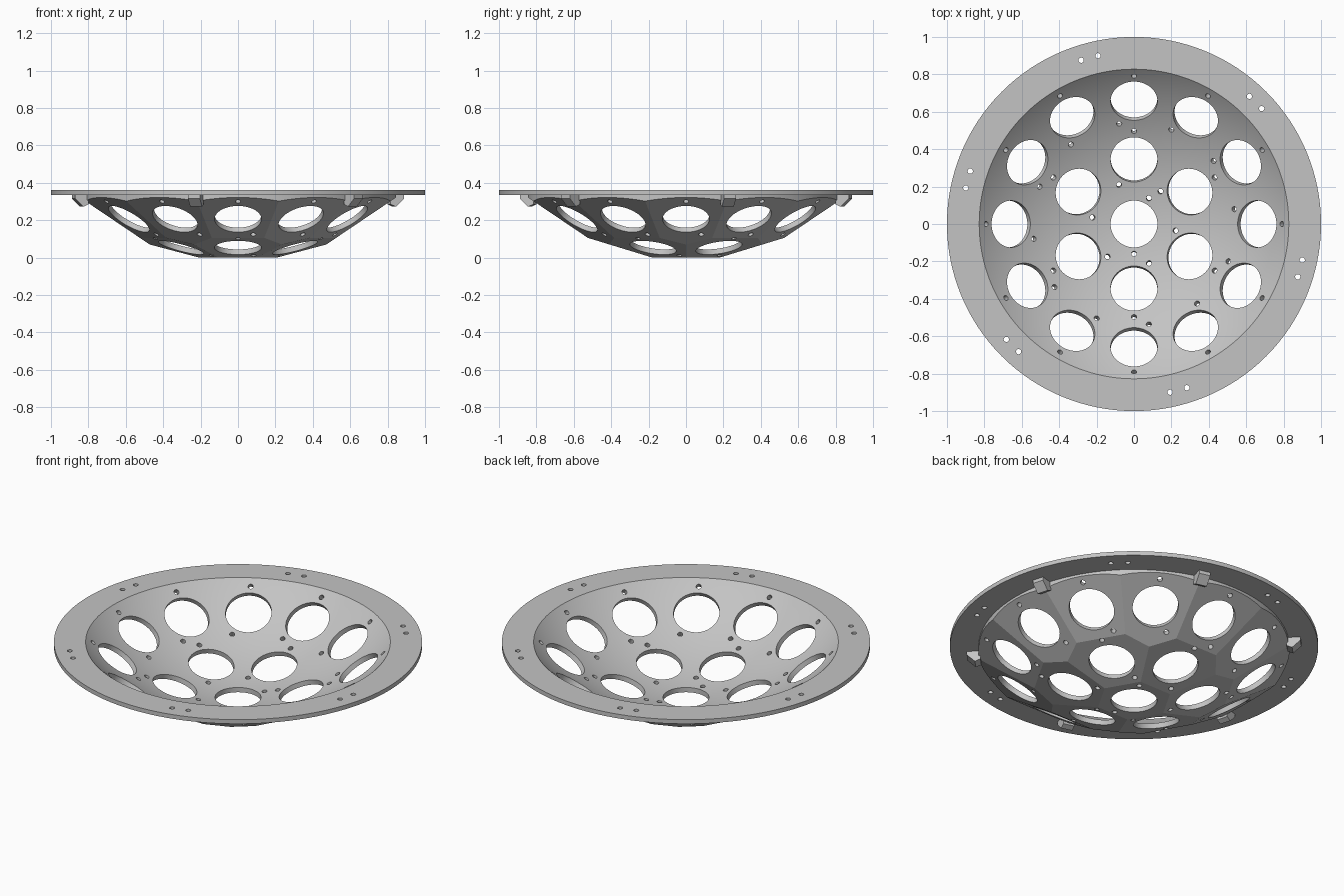
import bpy, bmesh, math
from mathutils import Vector, Matrix

cube = bpy.data.objects.get("Cube")
if cube:
    bpy.data.objects.remove(cube, do_unlink=True)

R_OUT, R_IN = 1.205, 1.183          # facet distance and inner sphere radius
CENTRE = Vector((0, 0, R_OUT))      # shared centre of the dish
FLANGE_Z, TOP_Z = 0.335, 0.36
TILT1, TILT2 = math.radians(17), math.radians(34)

grey = bpy.data.materials.new("Light grey")
grey.use_nodes = True
grey.diffuse_color = (0.55, 0.55, 0.55, 1)
grey.node_tree.nodes["Principled BSDF"].inputs["Base Color"].default_value = (0.55, 0.55, 0.55, 1)


def make_object(name, bm):
    bmesh.ops.recalc_face_normals(bm, faces=bm.faces)
    mesh = bpy.data.meshes.new(name)
    bm.to_mesh(mesh)
    bm.free()
    ob = bpy.data.objects.new(name, mesh)
    bpy.context.scene.collection.objects.link(ob)
    return ob


def direction(tilt, azimuth):
    """Unit vector pointing down and outward from the dish centre."""
    a = math.radians(azimuth)
    return Vector((math.sin(tilt) * math.cos(a), math.sin(tilt) * math.sin(a), -math.cos(tilt)))


def cylinder(bm, start, end, radius, sides):
    axis = end - start
    place = Matrix.Translation((start + end) / 2) @ axis.to_track_quat("Z", "Y").to_matrix().to_4x4()
    bmesh.ops.create_cone(bm, cap_ends=True, segments=sides, radius1=radius,
                          radius2=radius, depth=axis.length, matrix=place)


def drill(bm, tilt, azimuth, radius, sides):
    d = direction(tilt, azimuth)
    cylinder(bm, CENTRE + d * 1.14, CENTRE + d * 1.26, radius, sides)


# Faceted outer shell: a disc trimmed by two rings of tangent planes
bm = bmesh.new()
cylinder(bm, Vector((0, 0, 0)), Vector((0, 0, 0.345)), 0.845, 96)
facets = [direction(TILT2, 30 * k) for k in range(12)]
facets += [direction(TILT1, 30 + 60 * k) for k in range(6)]
for d in facets:
    cut = bmesh.ops.bisect_plane(bm, geom=bm.verts[:] + bm.edges[:] + bm.faces[:], dist=1e-6,
                                 plane_co=CENTRE + d * R_OUT, plane_no=d, clear_outer=True)
    rim = [e for e in cut["geom_cut"] if isinstance(e, bmesh.types.BMEdge)]
    bmesh.ops.holes_fill(bm, edges=rim, sides=0)
dish = make_object("perforated_dish", bm)

# Flat mounting flange
bm = bmesh.new()
cylinder(bm, Vector((0, 0, FLANGE_Z)), Vector((0, 0, TOP_Z)), 1.0, 128)
flange = make_object("flange_blank", bm)

# Smooth spherical hollow
bm = bmesh.new()
profile = [CENTRE + direction(math.radians(2 * k), 0) * R_IN for k in range(26)]
profile.append(Vector((0, 0, profile[-1].z)))
verts = [bm.verts.new(p) for p in profile]
edges = [bm.edges.new(pair) for pair in zip(verts, verts[1:])]
bmesh.ops.spin(bm, geom=verts + edges, cent=(0, 0, 0), axis=(0, 0, 1),
               angle=math.tau, steps=128, use_merge=True)
bmesh.ops.remove_doubles(bm, verts=bm.verts, dist=1e-5)
hollow = make_object("hollow_cutter", bm)

# Large round openings and small screw holes
bm = bmesh.new()
drill(bm, 0, 0, 0.125, 64)
for k in range(6):
    drill(bm, TILT1, 30 + 60 * k, 0.125, 64)
for k in range(12):
    drill(bm, TILT2, 30 * k, 0.125, 64)
# each row: distance from the axis, first angle, number of holes
for r, first, count in ((0.795, 0, 12), (0.545, 8.4, 12), (0.5, 30, 6), (0.226, 51, 6)):
    for k in range(count):
        drill(bm, math.asin(r / 1.19), first + 360 / count * k, 0.014, 40)
for azimuth in (60, 270):
    drill(bm, math.asin(0.16 / 1.19), azimuth, 0.014, 40)
for k in range(6):
    for offset in (-2.9, 2.9):
        a = math.radians(45 + 60 * k + offset)
        x, y = 0.92 * math.cos(a), 0.92 * math.sin(a)
        cylinder(bm, Vector((x, y, 0.3)), Vector((x, y, 0.4)), 0.014, 40)
drills = make_object("hole_cutter", bm)

# Combine, then discard the helpers
for helper, operation in ((flange, "UNION"), (hollow, "DIFFERENCE"), (drills, "DIFFERENCE")):
    helper.hide_render = True
    mod = dish.modifiers.new(helper.name, "BOOLEAN")
    mod.operation, mod.solver, mod.object = operation, "EXACT", helper
graph = bpy.context.evaluated_depsgraph_get()
finished = bpy.data.meshes.new_from_object(dish.evaluated_get(graph))
dish.modifiers.clear()
dish.data = finished
for helper in (flange, hollow, drills):
    bpy.data.objects.remove(helper, do_unlink=True)
dish.data.materials.clear()
dish.data.materials.append(grey)
for face in dish.data.polygons:
    face.material_index = 0

# Rounded surfaces smooth, facet borders sharp
bpy.ops.object.select_all(action="DESELECT")
dish.select_set(True)
bpy.context.view_layer.objects.active = dish
bpy.ops.object.shade_smooth_by_angle(angle=math.radians(10))

# Six slanted lugs under the flange
LUG = ((0.835, 0.337), (0.91, 0.337), (0.91, 0.315), (0.865, 0.272), (0.835, 0.285))
for k in range(6):
    bm = bmesh.new()
    side = bm.faces.new([bm.verts.new((r, -0.033, z)) for r, z in LUG])
    extruded = bmesh.ops.extrude_face_region(bm, geom=[side])["geom"]
    bmesh.ops.translate(bm, vec=(0, 0.066, 0),
                        verts=[v for v in extruded if isinstance(v, bmesh.types.BMVert)])
    bmesh.ops.rotate(bm, verts=bm.verts, cent=(0, 0, 0),
                     matrix=Matrix.Rotation(math.radians(15 + 60 * k), 3, "Z"))
    if not any(len(f.verts) == 5 and f.is_valid and f is side for f in bm.faces):
        bm.faces.new([v for v in bm.verts[:5]])
    lug = make_object(f"flange_lug_{k + 1}", bm)
    lug.data.materials.append(grey)
